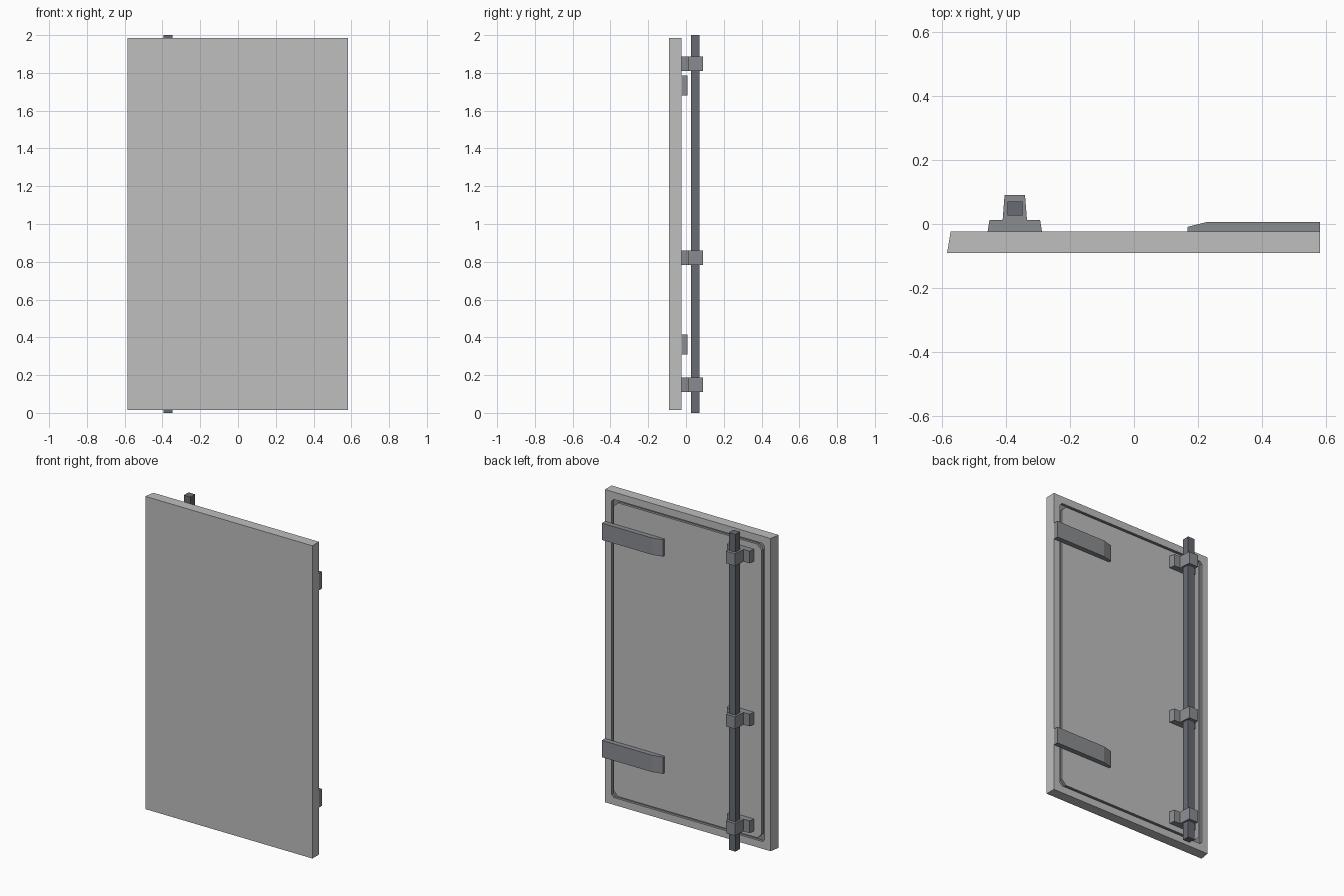
import bpy, bmesh

if "Cube" in bpy.data.objects:
    bpy.data.objects.remove(bpy.data.objects["Cube"])


def material(name, rgb):
    m = bpy.data.materials.new(name)
    m.diffuse_color = (*rgb, 1)
    m.use_nodes = True
    m.node_tree.nodes["Principled BSDF"].inputs["Base Color"].default_value = m.diffuse_color
    return m


PANEL = material("light grey panel", (0.52, 0.52, 0.52))
FITTING = material("mid grey fitting", (0.255, 0.265, 0.28))
ROD = material("dark blue grey rod", (0.135, 0.145, 0.17))


def finish(bm, name, *mats):
    bmesh.ops.recalc_face_normals(bm, faces=bm.faces)
    mesh = bpy.data.meshes.new(name)
    bm.to_mesh(mesh)
    bm.free()
    for m in mats:
        mesh.materials.append(m)
    ob = bpy.data.objects.new(name, mesh)
    bpy.context.collection.objects.link(ob)
    return ob


def prism(name, profile, z0, z1, mat):
    """Extrude an x, y outline upwards."""
    bm = bmesh.new()
    f = bm.faces.new([bm.verts.new((x, y, z0)) for x, y in profile])
    up = bmesh.ops.extrude_face_region(bm, geom=[f])["geom"]
    bmesh.ops.translate(bm, vec=(0, 0, z1 - z0),
                        verts=[v for v in up if isinstance(v, bmesh.types.BMVert)])
    bm.faces.new([bm.verts.new((x, y, z0)) for x, y in profile]) if len(bm.faces) < len(profile) + 2 else None
    bmesh.ops.remove_doubles(bm, verts=bm.verts, dist=1e-5)
    return finish(bm, name, mat)


# Door panel with slanted free edge and a seal groove in the back
def door_panel():
    bm = bmesh.new()
    back, floor = -0.024, -0.04
    z0, z1 = 0.014, 1.986

    def rect(x0, x1, y):
        return [bm.verts.new((x, y, z)) for x, z in
                ((x0, z0), (x1, z0), (x1, z1), (x0, z1))]

    def octagon(x0, x1, a, b, y, c):
        pts = ((x0, a + c), (x0 + c, a), (x1 - c, a), (x1, a + c),
               (x1, b - c), (x1 - c, b), (x0 + c, b), (x0, b - c))
        return [bm.verts.new((x, y, z)) for x, z in pts]

    def bridge(a, b):
        n = len(a)
        return [bm.faces.new((a[i], a[(i + 1) % n], b[(i + 1) % n], b[i]))
                for i in range(n)]

    front = rect(-0.584, 0.582, -0.09)
    rear = rect(-0.573, 0.582, back)
    bm.faces.new(front)
    bridge(front, rear)
    outer = (-0.531, 0.535, 0.06, 1.94)
    inner = (-0.511, 0.521, 0.074, 1.926)
    o1, o2 = octagon(*outer, back, 0.015), octagon(*outer, floor, 0.015)
    i2, i1 = octagon(*inner, floor, 0.03), octagon(*inner, back, 0.03)
    for k in range(4):
        n = (k + 1) % 4
        bm.faces.new((rear[k], o1[2 * k], o1[2 * k + 1]))
        bm.faces.new((rear[k], o1[2 * k + 1], o1[2 * n], rear[n]))
    for a, b in ((o1, o2), (o2, i2), (i2, i1)):
        for f in bridge(a, b):
            f.material_index = 1
    bm.faces.new(i1)
    finish(bm, "door_panel", PANEL, FITTING)


door_panel()

# Hinge straps with a tapered end
strap = [(0.167, -0.024), (0.582, -0.024), (0.582, 0.007),
         (0.232, 0.007), (0.167, -0.009)]
for name, z in (("lower", 0.31), ("upper", 1.68)):
    prism(name + "_hinge_strap", strap, z, z + 0.106, FITTING)

# Locking rod, full height
prism("locking_rod", [(-0.395, 0.026), (-0.348, 0.026),
                      (-0.348, 0.071), (-0.395, 0.071)], 0, 2, ROD)

# Flanged brackets that hold the rod, symmetric about its axis
half = [(0.085, -0.024), (0.079, 0.013), (0.038, 0.013), (0.032, 0.09)]
cx = -0.3725
bracket = [(cx + x, y) for x, y in half] + [(cx - x, y) for x, y in half[::-1]]
for name, z in (("lower", 0.11), ("middle", 0.783), ("upper", 1.811)):
    prism(name + "_rod_bracket", bracket, z, z + 0.077, FITTING)
